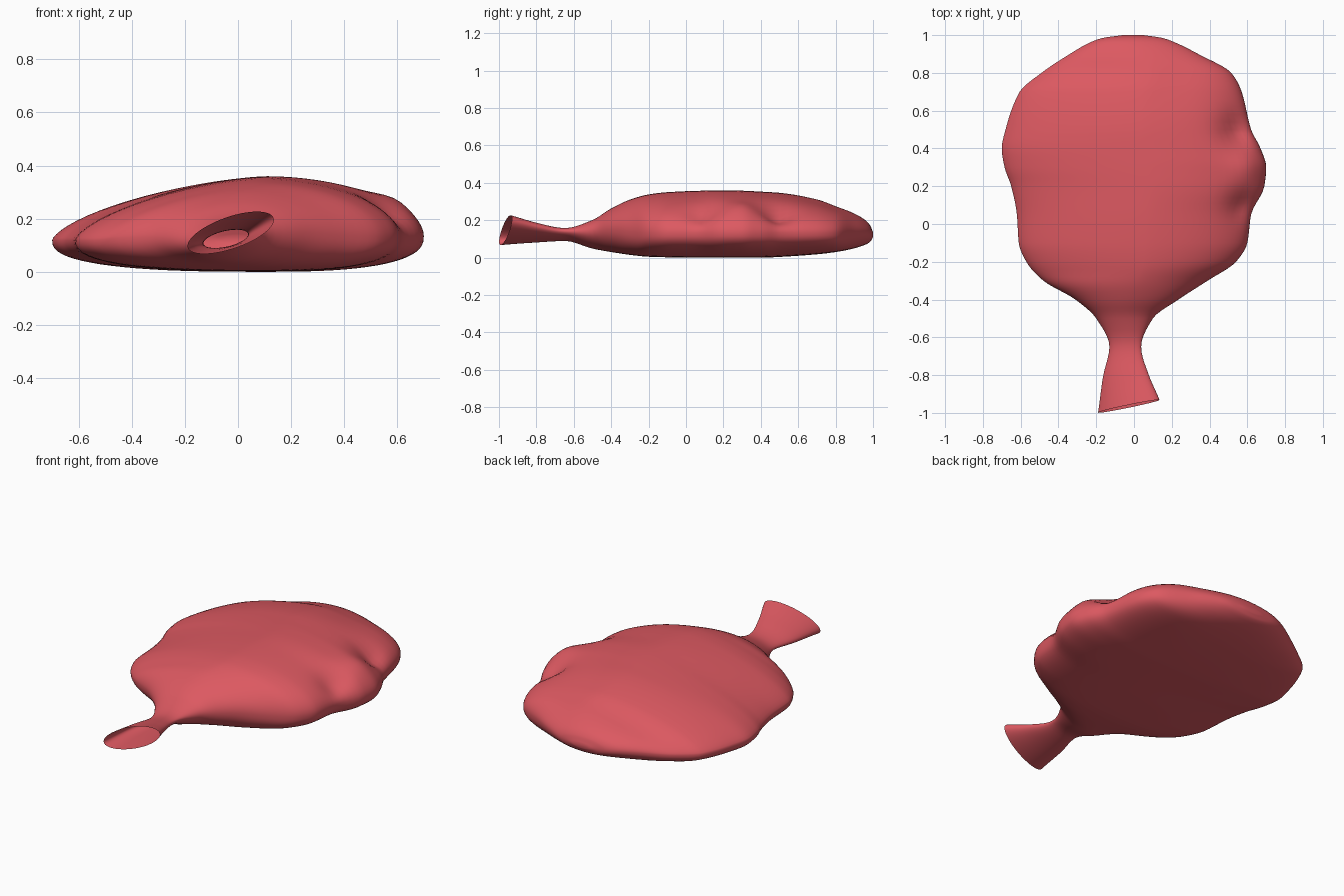
import bpy, bmesh, math

if "Cube" in bpy.data.objects:
    bpy.data.objects.remove(bpy.data.objects["Cube"])

# Cross-section stations: y, left x, right x, bottom z, top z, sideways tilt
KEYS = [
    (-0.965, -0.19, 0.135, 0.084, 0.21, 0.30),
    (-0.80, -0.165, 0.075, 0.09, 0.176, 0.25),
    (-0.65, -0.13, 0.038, 0.094, 0.154, 0.20),
    (-0.50, -0.20, 0.10, 0.05, 0.20, 0.10),
    (-0.40, -0.31, 0.235, 0.03, 0.262, 0.03),
    (-0.30, -0.48, 0.39, 0.015, 0.31, 0),
    (-0.20, -0.57, 0.54, 0.005, 0.338, 0),
    (-0.10, -0.61, 0.60, 0.002, 0.35, 0),
    (0.05, -0.62, 0.62, 0.0, 0.357, 0),
    (0.20, -0.65, 0.69, 0.0, 0.36, 0),
    (0.30, -0.685, 0.70, 0.0, 0.358, 0),
    (0.40, -0.70, 0.67, 0.0, 0.353, 0),
    (0.50, -0.68, 0.62, 0.004, 0.347, 0),
    (0.70, -0.605, 0.57, 0.018, 0.315, 0),
    (0.80, -0.49, 0.515, 0.03, 0.28, 0),
    (0.90, -0.34, 0.34, 0.05, 0.237, 0),
    (0.96, -0.235, 0.22, 0.07, 0.20, 0),
    (0.985, -0.165, 0.15, 0.085, 0.172, 0),
    (1.0, -0.06, 0.05, 0.11, 0.135, 0),
]
# Dents and bulges on the upper skin: x, y, radius, height
DENTS = [(0.55, 0.49, 0.09, -0.05), (0.58, 0.09, 0.08, -0.04),
         (0.60, 0.29, 0.09, 0.02), (0.22, 0.75, 0.15, -0.012)]
SIDES, STEPS = 72, 5


def smooth(t):
    t = max(0.0, min(1.0, t))
    return t * t * (3 - 2 * t)


def slope(i, c):
    """Limited tangent, so the outline never overshoots a station."""
    if i in (0, len(KEYS) - 1):
        j = max(1, i)
        return (KEYS[j][c] - KEYS[j - 1][c]) / (KEYS[j][0] - KEYS[j - 1][0])
    p, k, n = KEYS[i - 1], KEYS[i], KEYS[i + 1]
    d0, d1 = (k[c] - p[c]) / (k[0] - p[0]), (n[c] - k[c]) / (n[0] - k[0])
    return 0.0 if d0 * d1 <= 0 else 2 * d0 * d1 / (d0 + d1)


def station(i, t):
    a, b = KEYS[i], KEYS[i + 1]
    h = b[0] - a[0]
    out = [a[0] + h * t]
    for c in range(1, 6):
        out.append((2*t**3 - 3*t*t + 1) * a[c] + (t**3 - 2*t*t + t) * h * slope(i, c)
                   + (3*t*t - 2*t**3) * b[c] + (t**3 - t*t) * h * slope(i + 1, c))
    return out


def section(y, xl, xr, zb, zt, tilt):
    """Lopsided rounded section: thin left edge, full right edge, flat base."""
    w = smooth((xr - xl - 0.25) / 0.8)
    mid = (xl + xr) / 2
    cx = mid + 0.09 * w
    mouth = smooth((-0.65 - y) / 0.3)
    pts = []
    for k in range(SIDES):
        a = 2 * math.pi * k / SIDES
        c, s = math.cos(a), math.sin(a)
        if s >= 0:
            p = 2 + w * (-0.1 if c > 0 else -0.5)
        else:
            p = 2 + 0.6 * w
        u = math.copysign(abs(c) ** (2 / p), c)
        v = math.copysign(abs(s) ** (2 / p), s)
        x = cx + u * ((xr - cx) if u > 0 else (cx - xl))
        edge = (1 - w) * (zb + zt) / 2 + w * (0.127 + 0.008 * u)
        z = edge + v * ((zt - edge) if v > 0 else (edge - zb))
        z += tilt * (x - mid)
        if v > 0:
            for dx, dy, r, h in DENTS:
                z += h * min(1, 2 * v) * math.exp(-((x - dx)**2 + (y - dy)**2) / (r * r))
        yy = y + mouth * (0.17 * (x + 0.028) + 0.12 * (z - 0.147))
        pts.append((x, yy, z))
    return pts


# Inflated cushion and open blow-out neck, one continuous skin
bm = bmesh.new()
rows = [section(*station(i, j / STEPS)) for i in range(len(KEYS) - 1) for j in range(STEPS)]
rows.append(section(*KEYS[-1]))
rings = [[bm.verts.new(p) for p in row] for row in rows]
for r0, r1 in zip(rings, rings[1:]):
    for k in range(SIDES):
        n = (k + 1) % SIDES
        bm.faces.new((r0[k], r0[n], r1[n], r1[k]))
bm.faces.new(rings[-1])
bmesh.ops.recalc_face_normals(bm, faces=bm.faces)
for f in bm.faces:
    f.smooth = True
mesh = bpy.data.meshes.new("air_cushion")
bm.to_mesh(mesh)
bm.free()
cushion = bpy.data.objects.new("air_cushion", mesh)
bpy.context.collection.objects.link(cushion)

# Pinkish red rubber
rubber = bpy.data.materials.new("red_rubber")
rubber.diffuse_color = (0.72, 0.10, 0.12, 1)
rubber.use_nodes = True
rubber.node_tree.nodes["Principled BSDF"].inputs["Base Color"].default_value = rubber.diffuse_color
mesh.materials.append(rubber)
